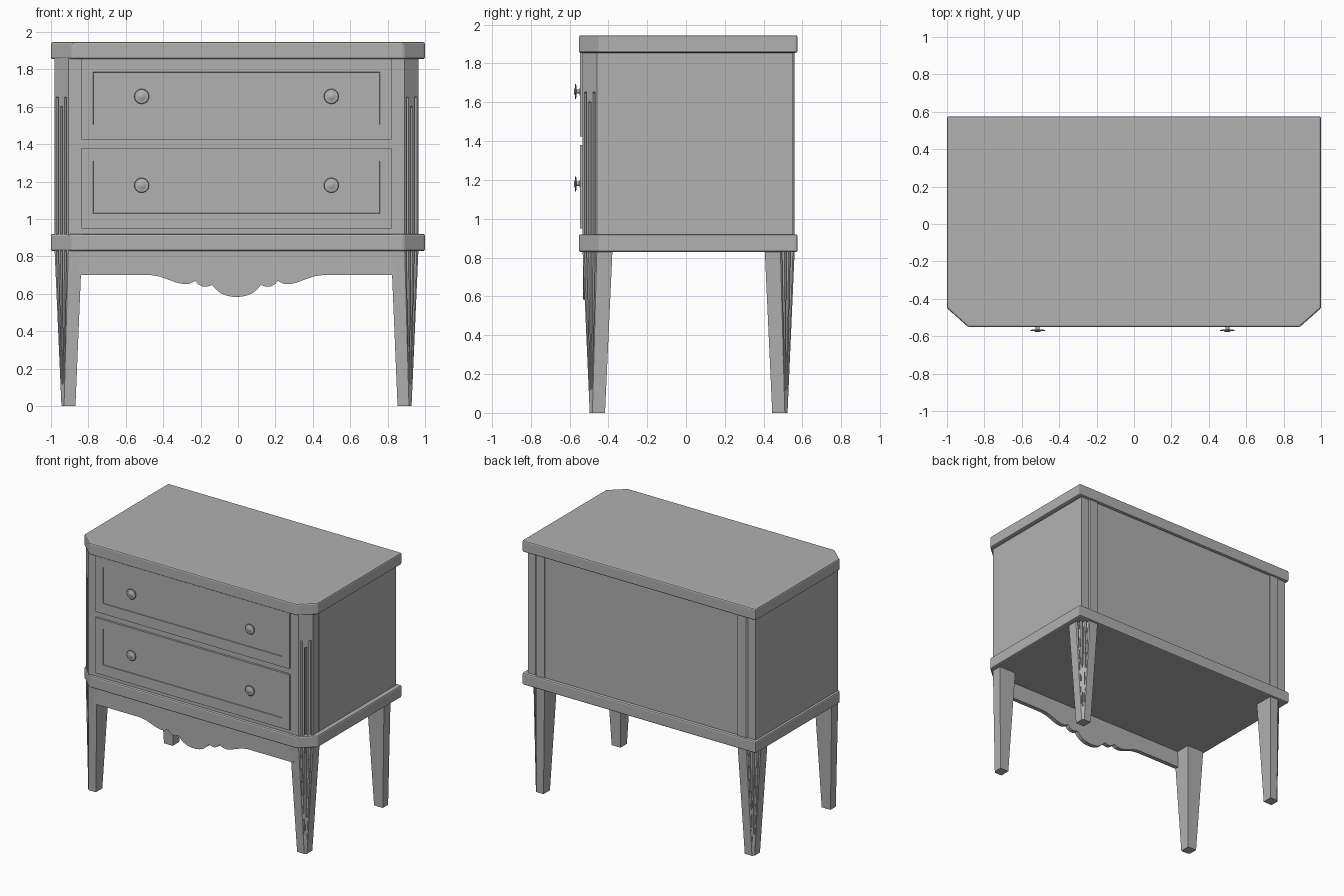
import bpy, bmesh, math

if "Cube" in bpy.data.objects:
    bpy.data.objects.remove(bpy.data.objects["Cube"])

CX = -0.008                       # centre line of the carcass
FRONT, BACK, HALF = -0.533, 0.56, 0.973

grey = bpy.data.materials.new("dark_grey")
grey.diffuse_color = (0.44, 0.44, 0.44, 1)
grey.use_nodes = True
grey.node_tree.nodes["Principled BSDF"].inputs["Base Color"].default_value = grey.diffuse_color


def finish(name, bm, bevel=0.0, smooth=False):
    bmesh.ops.recalc_face_normals(bm, faces=bm.faces)
    me = bpy.data.meshes.new(name)
    bm.to_mesh(me)
    bm.free()
    me.materials.append(grey)
    ob = bpy.data.objects.new(name, me)
    bpy.context.collection.objects.link(ob)
    if bevel:
        m = ob.modifiers.new("bevel", 'BEVEL')
        m.width, m.segments, m.limit_method = bevel, 2, 'ANGLE'
    if smooth:
        bpy.ops.object.select_all(action='DESELECT')
        bpy.context.view_layer.objects.active = ob
        ob.select_set(True)
        bpy.ops.object.shade_smooth_by_angle(angle=math.radians(35))
    return ob


def loft(name, rings, **kw):
    """Skin a list of equal-length point rings and cap both ends."""
    bm = bmesh.new()
    vs = [[bm.verts.new(p) for p in r] for r in rings]
    n = len(vs[0])
    for a, b in zip(vs, vs[1:]):
        for i in range(n):
            j = (i + 1) % n
            bm.faces.new((a[i], a[j], b[j], b[i]))
    bm.faces.new(vs[0])
    bm.faces.new(vs[-1])
    return finish(name, bm, **kw)


def prism(name, outline, z0, z1, **kw):
    return loft(name, [[(x, y, z) for x, y in outline] for z in (z0, z1)], **kw)


# Top and lower slabs with clipped front corners
slab = [(-1, 0.575), (1, 0.575), (1, -0.45), (0.885, -0.552), (-0.885, -0.552), (-1, -0.45)]
prism("top_slab", slab, 1.855, 1.945, bevel=0.01)
prism("lower_slab", slab, 0.828, 0.92, bevel=0.01)

# Carcass: sides flush with the columns, back panel set in
w, f, b = HALF + 0.0005, FRONT + 0.002, BACK - 0.008
case = [(-w, b), (w, b), (w, f + 0.14), (w - 0.14, f), (-w + 0.14, f), (-w, f + 0.14)]
prism("case_body", [(CX + x, y) for x, y in case], 0.91, 1.86)


def corner_ring(sx, sy, z, inset, size, cham, depths):
    """Square section with its outer corner clipped and three flutes in the clip."""
    o, s = inset, size
    a, c = (o + cham, o), (o, o + cham)            # distances inward from the corner
    pts = [(o + s, o + s * 1.05), (o + s, o), a]
    for t, d in zip((0.2, 0.5, 0.8), depths):
        for dt, k in ((-0.08, 0), (-0.05, 1), (0.05, 1), (0.08, 0)):
            q = t + dt
            pts.append((a[0] + (c[0] - a[0]) * q + k * d, a[1] + (c[1] - a[1]) * q + k * d))
    pts += [c, (o, o + s * 1.05)]
    y0 = FRONT if sy < 0 else BACK
    return [(CX + sx * (HALF - u), y0 - sy * v, z) for u, v in pts]


# Fluted columns and tapered fluted legs at all four corners
D = 0.011
for sx, side in ((-1, "left"), (1, "right")):
    for sy, end in ((-1, "front"), (1, "back")):
        levels = [(0.91, D, D), (1.598, D, D), (1.602, D, 0), (1.648, D, 0), (1.652, 0, 0), (1.86, 0, 0)]
        loft(f"{end}_{side}_column",
             [corner_ring(sx, sy, z, 0, 0.147, 0.074, (o, m, o)) for z, o, m in levels])
        rings = []
        for z, d in ((0, 0), (0.115, 0), (0.13, 0.003), (0.84, D)):
            t = z / 0.84
            rings.append(corner_ring(sx, sy, z, 0.037 * (1 - t), 0.075 + 0.072 * t,
                                     0.014 + 0.06 * t, (d, d, d)))
        loft(f"{end}_{side}_leg", rings)

# Scalloped apron below the lower slab
half = [(0.85, 0.70), (0.46, 0.70), (0.41, 0.692), (0.36, 0.674), (0.32, 0.659), (0.28, 0.651),
        (0.25, 0.654), (0.22, 0.669), (0.205, 0.65), (0.18, 0.638), (0.155, 0.638),
        (0.13, 0.647), (0.11, 0.623), (0.085, 0.603), (0.05, 0.589), (0.02, 0.584)]
edge = [(-x, z) for x, z in half] + half[::-1]
edge += [(0.85, 0.84), (-0.85, 0.84)]
loft("front_apron", [[(CX + x, y, z) for x, z in edge] for y in (-0.53, -0.497)])


def rect(hw, z0, z1, y):
    return [(CX - hw, y, z0), (CX + hw, y, z0), (CX + hw, y, z1), (CX - hw, y, z1)]


def knob(name, x, y, z):
    """Turned knob: foot ring, thin stem and flat disc with a raised centre."""
    prof = [(0.02, 0.004), (0.02, -0.004), (0.011, -0.007), (0.011, -0.02), (0.037, -0.023),
            (0.04, -0.026), (0.037, -0.029), (0.018, -0.03), (0.014, -0.033), (0.005, -0.035)]
    n = 24
    rings = [[(x + r * math.cos(2 * math.pi * i / n), y + h, z + r * math.sin(2 * math.pi * i / n))
              for i in range(n)] for r, h in prof]
    loft(name, rings, smooth=True)


# Drawer fronts with a recessed centre panel and two knobs each
for label, z0, z1, kz in (("upper", 1.425, 1.856, 1.655), ("lower", 0.95, 1.38, 1.18)):
    p0, p1 = (1.505, 1.785) if label == "upper" else (1.03, 1.31)
    loft(f"{label}_drawer", [rect(0.83, z0, z1, -0.52), rect(0.83, z0, z1, -0.547),
                             rect(0.766, p0, p1, -0.547), rect(0.765, p0 + 0.001, p1 - 0.001, -0.542)])
    for s, side in ((-1, "left"), (1, "right")):
        knob(f"{label}_{side}_knob", CX + s * 0.507, -0.543, kz)
